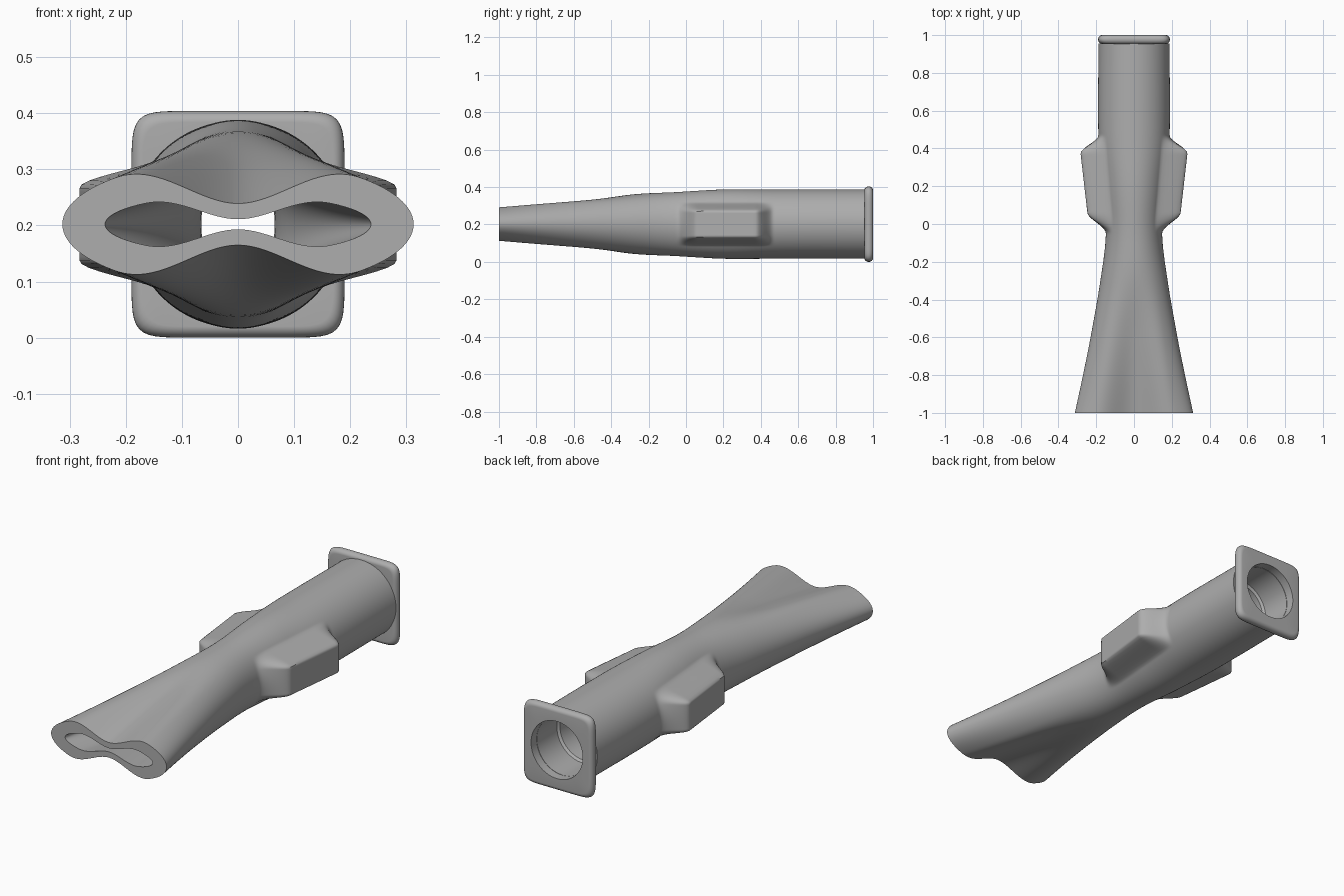
import bpy, bmesh, math

cube = bpy.data.objects.get("Cube")
if cube:
    bpy.data.objects.remove(cube, do_unlink=True)

MID = 0.202   # height of the tube axis
SIDES = 160

grey = bpy.data.materials.new("plain_grey")
grey.use_nodes = True
COLOUR = (0.42, 0.42, 0.42, 1)
grey.diffuse_color = COLOUR
grey.node_tree.nodes["Principled BSDF"].inputs["Base Color"].default_value = COLOUR


def smooth(a, b, v):
    t = min(max((v - a) / (b - a), 0), 1)
    return t * t * (3 - 2 * t)


def sample(table, y):
    """Cubic interpolation of rows (y, width, waist, lobe)."""
    i = 0
    while i < len(table) - 2 and y > table[i + 1][0]:
        i += 1
    a, b = table[i], table[i + 1]
    before, after = table[max(i - 1, 0)], table[min(i + 2, len(table) - 1)]
    span = b[0] - a[0]
    t = (y - a[0]) / span
    out = []
    for k in (1, 2, 3):
        m0 = (b[k] - before[k]) / (b[0] - before[0]) * span
        m1 = (after[k] - a[k]) / (after[0] - a[0]) * span
        out.append(a[k] * (1 + 2 * t) * (1 - t) ** 2 + m0 * t * (1 - t) ** 2
                   + b[k] * t * t * (3 - 2 * t) + m1 * t * t * (t - 1))
    return out


def section(table, y, lugs=False):
    """Two-lobed ring that turns into a circle; optionally raised into side lugs."""
    width, waist, lobe = sample(table, y)
    along = smooth(-0.05, 0.06, y) * (1 - smooth(0.37, 0.47, y))
    reach = 0.24 + 0.115 * max(y, 0)
    ring = []
    for i in range(SIDES):
        a = 2 * math.pi * i / SIDES
        u = math.cos(a)
        x = width * u
        z = math.sin(a) * (waist + (lobe - waist) * smooth(0, 0.7, abs(u)))
        if lugs and abs(u) > 0.05:
            mask = along * (1 - smooth(0.065, 0.118, abs(z)))
            x += (math.copysign(reach, u) - x) * mask
        ring.append((x, y, MID + z))
    return ring


def rounded_square(y, half_x, half_z, power=9):
    ring = []
    for i in range(SIDES):
        a = 2 * math.pi * i / SIDES
        c, s = math.cos(a), math.sin(a)
        r = (abs(c) ** power + abs(s) ** power) ** (-1 / power)
        ring.append((half_x * r * c, y, MID + half_z * r * s))
    return ring


def circle(y, r):
    return rounded_square(y, r, r, 2)


def loft_loop(name, rings):
    """Skin a closed loop of rings into one watertight solid."""
    bm = bmesh.new()
    loops = [[bm.verts.new(p) for p in ring] for ring in rings]
    for a, b in zip(loops, loops[1:] + loops[:1]):
        for i in range(SIDES):
            j = (i + 1) % SIDES
            bm.faces.new((a[i], a[j], b[j], b[i]))
    bmesh.ops.recalc_face_normals(bm, faces=bm.faces)
    mesh = bpy.data.meshes.new(name)
    bm.to_mesh(mesh)
    bm.free()
    mesh.materials.append(grey)
    obj = bpy.data.objects.new(name, mesh)
    bpy.context.collection.objects.link(obj)
    bpy.ops.object.select_all(action='DESELECT')
    obj.select_set(True)
    bpy.context.view_layer.objects.active = obj
    bpy.ops.object.shade_smooth_by_angle(angle=math.radians(40))
    return obj


# Tube: flattened two-lobed mouth, narrow throat, side lugs, round rear
OUTER = [(-1, .313, .037, .116), (-.8, .27, .073, .134), (-.6, .23, .108, .148),
         (-.3, .178, .157, .163), (-.05, .149, .171, .172), (.2, .165, .185, .185),
         (.45, .188, .185, .185), (.96, .188, .185, .185)]
INNER = [(-1, .237, .009, .052), (-.6, .155, .05, .075), (-.3, .1, .09, .09),
         (-.1, .066, .105, .105), (.1, .08, .12, .12), (.5, .115, .125, .125),
         (.79, .13, .13, .13)]

stations = [-1 + 0.03 * i for i in range(30)]
stations += [-0.1 + 0.01 * i for i in range(61)]
stations += [0.6, 0.7, 0.8, 0.9, 0.955]
bore = [-1 + 0.04 * i for i in range(45)] + [0.79]
tube = [section(OUTER, y, lugs=True) for y in stations]
tube += [circle(0.955, 0.14), circle(0.8, 0.14)]
tube += [section(INNER, y) for y in reversed(bore)]
loft_loop("nozzle_tube", tube)

# Rear flange: rounded square plate with softened edges and a round hole
EDGE, THICK = 0.02, 0.023
plate = [circle(0.957, 0.14), circle(0.957, 0.16)]
for k in range(13):
    a = math.pi * k / 12
    inset = EDGE * (1 - math.sin(a))
    plate.append(rounded_square(0.977 - THICK * math.cos(a), 0.19 - inset, 0.202 - inset))
plate.append(circle(1.0, 0.14))
loft_loop("rear_flange", plate)
